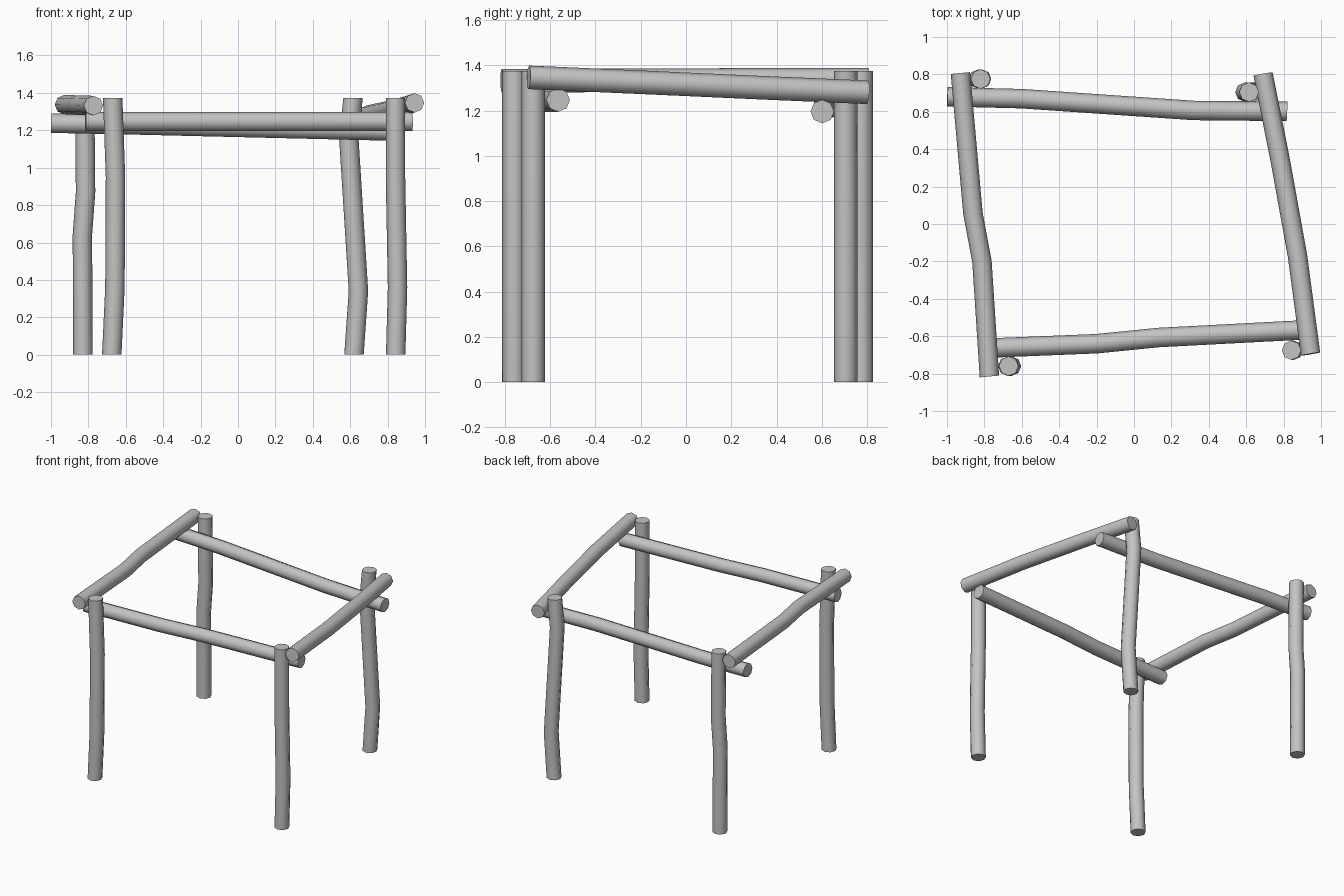
import bpy
import bmesh
import math
from mathutils import Vector

if "Cube" in bpy.data.objects:
    bpy.data.objects.remove(bpy.data.objects["Cube"], do_unlink=True)

RADIUS = 0.052
SIDES = 8
POST_HEIGHT = 1.374

# Single weathered grey for every pole
grey = bpy.data.materials.new("weathered_grey")
grey.use_nodes = True
colour = (0.55, 0.55, 0.55, 1)
grey.diffuse_color = colour
grey.node_tree.nodes["Principled BSDF"].inputs["Base Color"].default_value = colour


def pole(name, points):
    """Crooked pole: parallel octagonal rings along a bent path, capped at both ends."""
    points = [Vector(p) for p in points]
    axis = (points[-1] - points[0]).normalized()
    if abs(axis.z) > 0.9:  # posts are cut level
        axis = Vector((0, 0, 1))
        side = Vector((1, 0, 0))
    else:
        side = Vector((0, 0, 1)).cross(axis).normalized()
    up = axis.cross(side)

    bm = bmesh.new()
    rings = []
    for p in points:
        ring = []
        for i in range(SIDES):
            a = math.tau * i / SIDES
            ring.append(bm.verts.new(p + RADIUS * (side * math.cos(a) + up * math.sin(a))))
        rings.append(ring)
    for low, high in zip(rings, rings[1:]):
        for i in range(SIDES):
            j = (i + 1) % SIDES
            bm.faces.new((low[i], low[j], high[j], high[i])).smooth = True
    for cap in (list(reversed(rings[0])), rings[-1]):
        bm.faces.new(cap)
        for i in range(SIDES):
            bm.edges.get((cap[i], cap[(i + 1) % SIDES])).smooth = False
    bmesh.ops.recalc_face_normals(bm, faces=bm.faces)

    mesh = bpy.data.meshes.new(name)
    bm.to_mesh(mesh)
    bm.free()
    mesh.materials.append(grey)
    obj = bpy.data.objects.new(name, mesh)
    bpy.context.collection.objects.link(obj)
    return obj


def post(name, y, bends):
    """Upright pole that bends only sideways; bends are (x, z) pairs."""
    return pole(name, [(x, y, z) for x, z in bends])


# Four upright posts
post("front_right_post", -0.76, [(-0.675, 0), (-0.658, 0.36), (-0.655, 0.95), (-0.67, POST_HEIGHT)])
post("front_left_post", -0.675, [(0.843, 0), (0.853, 0.36), (0.842, 0.95), (0.842, POST_HEIGHT)])
post("back_right_post", 0.775, [(-0.829, 0), (-0.832, 0.64), (-0.815, 0.87), (-0.82, POST_HEIGHT)])
post("back_left_post", 0.705, [(0.62, 0), (0.644, 0.34), (0.593, 1.15), (0.615, POST_HEIGHT)])

# Lower rails running across
pole("front_rail", [(-0.815, -0.665, 1.247), (-0.2, -0.64, 1.247),
                    (0.13, -0.607, 1.247), (0.932, -0.565, 1.247)])
pole("back_rail", [(-0.998, 0.68, 1.238), (-0.6, 0.67, 1.23),
                   (0.32, 0.607, 1.208), (0.818, 0.602, 1.196)])

# Upper rails resting on the lower ones, front to back
pole("right_rail", [(-0.773, -0.815, 1.332), (-0.813, -0.2, 1.334),
                    (-0.861, 0.056, 1.335), (-0.928, 0.807, 1.337)])
pole("left_rail", [(0.944, -0.695, 1.347), (0.874, -0.17, 1.324),
                   (0.782, 0.34, 1.301), (0.69, 0.802, 1.281)])
